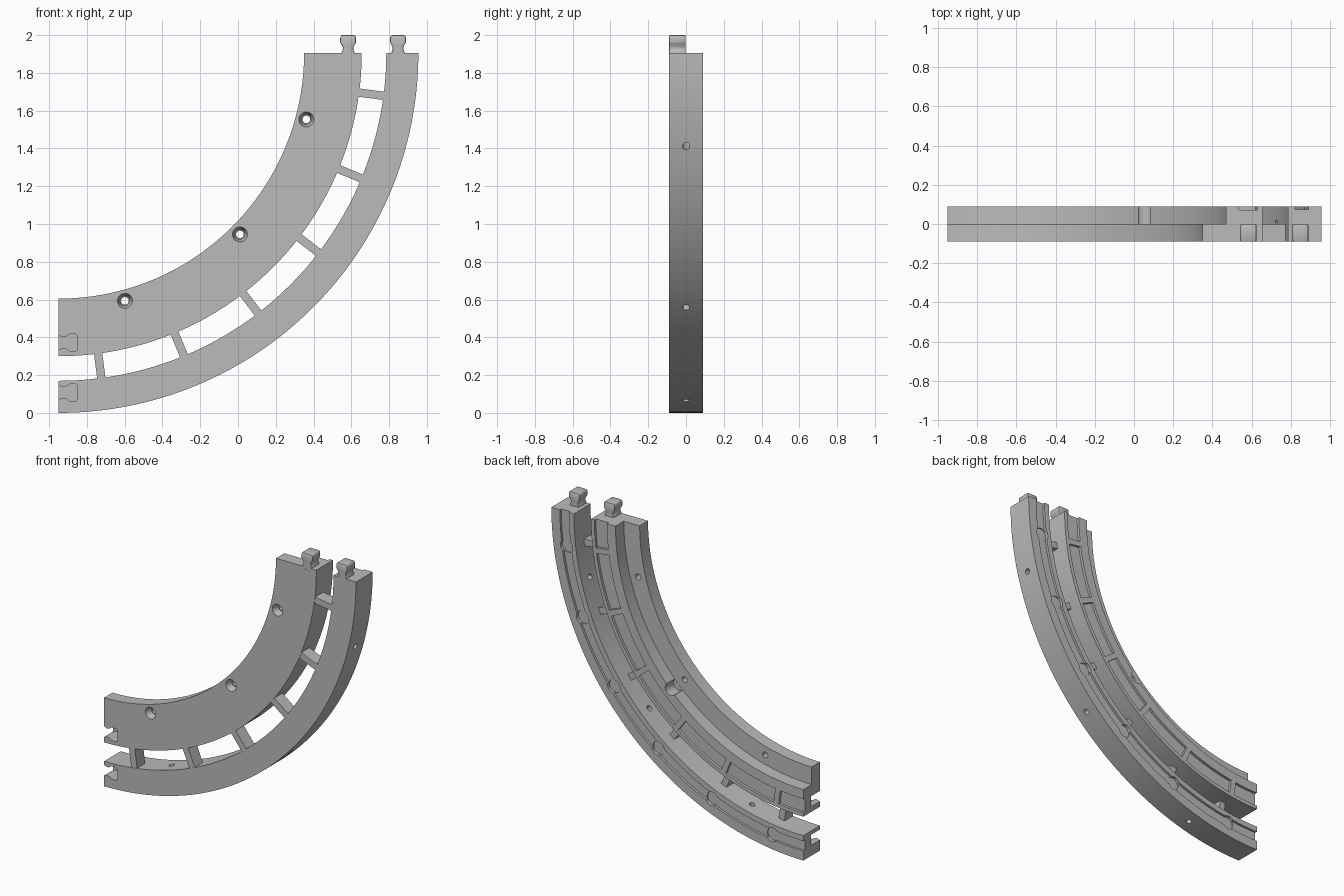
import bpy, bmesh
from math import sin, cos, pi, radians
from mathutils import Matrix, Vector

if "Cube" in bpy.data.objects:
    bpy.data.objects.remove(bpy.data.objects["Cube"])

CX, CZ = -0.95, 1.905          # centre of the curve
FRONT, BACK = -0.09, 0.09
SPOKES = [7.5 + 15 * i for i in range(6)]
SCREWS = [15, 45, 75]

grey = bpy.data.materials.new("light_grey")
grey.use_nodes = True
COLOUR = (0.5, 0.5, 0.5, 1)
grey.diffuse_color = COLOUR
grey.node_tree.nodes["Principled BSDF"].inputs["Base Color"].default_value = COLOUR


def place(r, t, v=0.0, y=0.0):
    """Radius r, angle t down from the top end, v back along the curve."""
    return Vector((CX + r * cos(t) + v * sin(t), y, CZ - r * sin(t) + v * cos(t)))


def skin(bm, rings, closed_caps=True):
    rows = [[bm.verts.new(p) for p in ring] for ring in rings]
    n = len(rows[0])
    for a, b in zip(rows, rows[1:]):
        for i in range(n):
            j = (i + 1) % n
            bm.faces.new((a[i], a[j], b[j], b[i]))
    bm.faces.new(rows[0])
    bm.faces.new(rows[-1])


def sweep(bm, profile, start=0, end=90, steps=64):
    """Carry an (r, y) profile round the curve."""
    skin(bm, [[place(r, radians(start + (end - start) * k / steps), 0, y)
               for r, y in profile] for k in range(steps + 1)])


def prism(bm, outline, r, deg, y0, y1, s0=1.0, s1=1.0):
    """Extrude a (u, v) outline front to back at a spot on the curve."""
    t = radians(deg)
    skin(bm, [[place(r + u * s, t, v * s, y) for u, v in outline]
              for y, s in ((y0, s0), (y1, s1))])


def circle(radius, n=24):
    return [(radius * cos(2 * pi * i / n), radius * sin(2 * pi * i / n)) for i in range(n)]


def box(r0, r1, y0, y1):
    return [(r0, y0), (r1, y0), (r1, y1), (r0, y1)]


def make(name, bm):
    bmesh.ops.recalc_face_normals(bm, faces=bm.faces)
    mesh = bpy.data.meshes.new(name)
    bm.to_mesh(mesh)
    bm.free()
    ob = bpy.data.objects.new(name, mesh)
    bpy.context.collection.objects.link(ob)
    mesh.materials.append(grey)
    return ob


def bake(ob):
    """Turn the modifier result into the mesh itself."""
    bpy.context.view_layer.update()
    dg = bpy.context.evaluated_depsgraph_get()
    mesh = bpy.data.meshes.new_from_object(ob.evaluated_get(dg))
    ob.modifiers.clear()
    ob.data = mesh


def cut(ob, bm):
    cutter = make("cutter", bm)
    cutter.hide_render = True
    mod = ob.modifiers.new("cut", "BOOLEAN")
    mod.operation, mod.solver, mod.object = "DIFFERENCE", "EXACT", cutter
    bake(ob)
    bpy.data.objects.remove(cutter)


def smooth(ob):
    bpy.ops.object.select_all(action="DESELECT")
    ob.select_set(True)
    bpy.context.view_layer.objects.active = ob
    bpy.ops.object.shade_smooth_by_angle(angle=radians(25))


# Connector outline, half mirrored to both sides
half = [(0.034, -0.03), (0.034, 0.005), (0.027, 0.02), (0.029, 0.035),
        (0.042, 0.055), (0.042, 0.085), (0.035, 0.095)]
connector = half + [(-u, v) for u, v in reversed(half)]
INNER_R, OUTER_R = 1.533, 1.797

# Wide inner rail: front flange plus a narrower ridge behind
bm = bmesh.new()
sweep(bm, [(1.30, FRONT), (1.605, FRONT), (1.605, BACK),
           (1.42, BACK), (1.42, 0), (1.30, 0)])
inner_rail = make("inner_rail", bm)

# Shallow pockets on the back, parted at each spoke
bm = bmesh.new()
stops = [-3] + SPOKES + [93]
for a, b in zip(stops, stops[1:]):
    sweep(bm, box(1.485, 1.58, 0.072, 0.12), a + 0.7, b - 0.7, 14)
cut(inner_rail, bm)

# Countersunk screw holes
bm = bmesh.new()
for deg in SCREWS:
    prism(bm, circle(0.02), 1.358, deg, -0.06, 0.05)
cut(inner_rail, bm)
bm = bmesh.new()
for deg in SCREWS:
    prism(bm, circle(0.043), 1.358, deg, -0.1, -0.045, 1.0, 0.6)
cut(inner_rail, bm)

# Round relief in the ridge at the middle
bm = bmesh.new()
prism(bm, circle(0.043), 1.416, 45, 0.001, 0.12)
cut(inner_rail, bm)

# Socket at the lower end
bm = bmesh.new()
prism(bm, connector, INNER_R, 90, -0.12, 0.008, 1.06, 1.06)
cut(inner_rail, bm)

# Narrow outer rail with a groove along its back
bm = bmesh.new()
sweep(bm, [(1.735, FRONT), (1.905, FRONT), (1.905, BACK), (1.84, BACK),
           (1.84, 0.074), (1.772, 0.074), (1.772, BACK), (1.735, BACK)])
outer_rail = make("outer_rail", bm)
bm = bmesh.new()
for deg in SPOKES:
    prism(bm, circle(0.047), 1.806, deg, 0.068, 0.12)
cut(outer_rail, bm)
bm = bmesh.new()
prism(bm, connector, OUTER_R, 90, -0.12, 0.008, 1.06, 1.06)
cut(outer_rail, bm)

# Radial pin holes through the outer rail
bm = bmesh.new()
for deg in SCREWS:
    t = radians(deg)
    axis = Vector((cos(t), 0, -sin(t)))
    spin = axis.to_track_quat("Z", "Y").to_matrix().to_4x4()
    bmesh.ops.create_cone(bm, cap_ends=True, segments=20, radius1=0.019, radius2=0.019,
                          depth=0.3, matrix=Matrix.Translation(place(1.82, t)) @ spin)
cut(outer_rail, bm)

# Spokes joining the rails
bm = bmesh.new()
for deg in SPOKES:
    prism(bm, [(-0.075, -0.022), (0.075, -0.022), (0.075, 0.022), (-0.075, 0.022)],
          1.67, deg, FRONT + 0.002, 0)
spokes = make("spokes", bm)

# Connector tabs on the upper end
tabs = []
for name, r in (("inner_tab", INNER_R), ("outer_tab", OUTER_R)):
    bm = bmesh.new()
    prism(bm, connector, r, 0, FRONT, -0.002)
    tab = make(name, bm)
    bev = tab.modifiers.new("soften", "BEVEL")
    bev.width, bev.segments, bev.limit_method = 0.006, 2, "ANGLE"
    bake(tab)
    tabs.append(tab)

for ob in [inner_rail, outer_rail, spokes] + tabs:
    smooth(ob)
